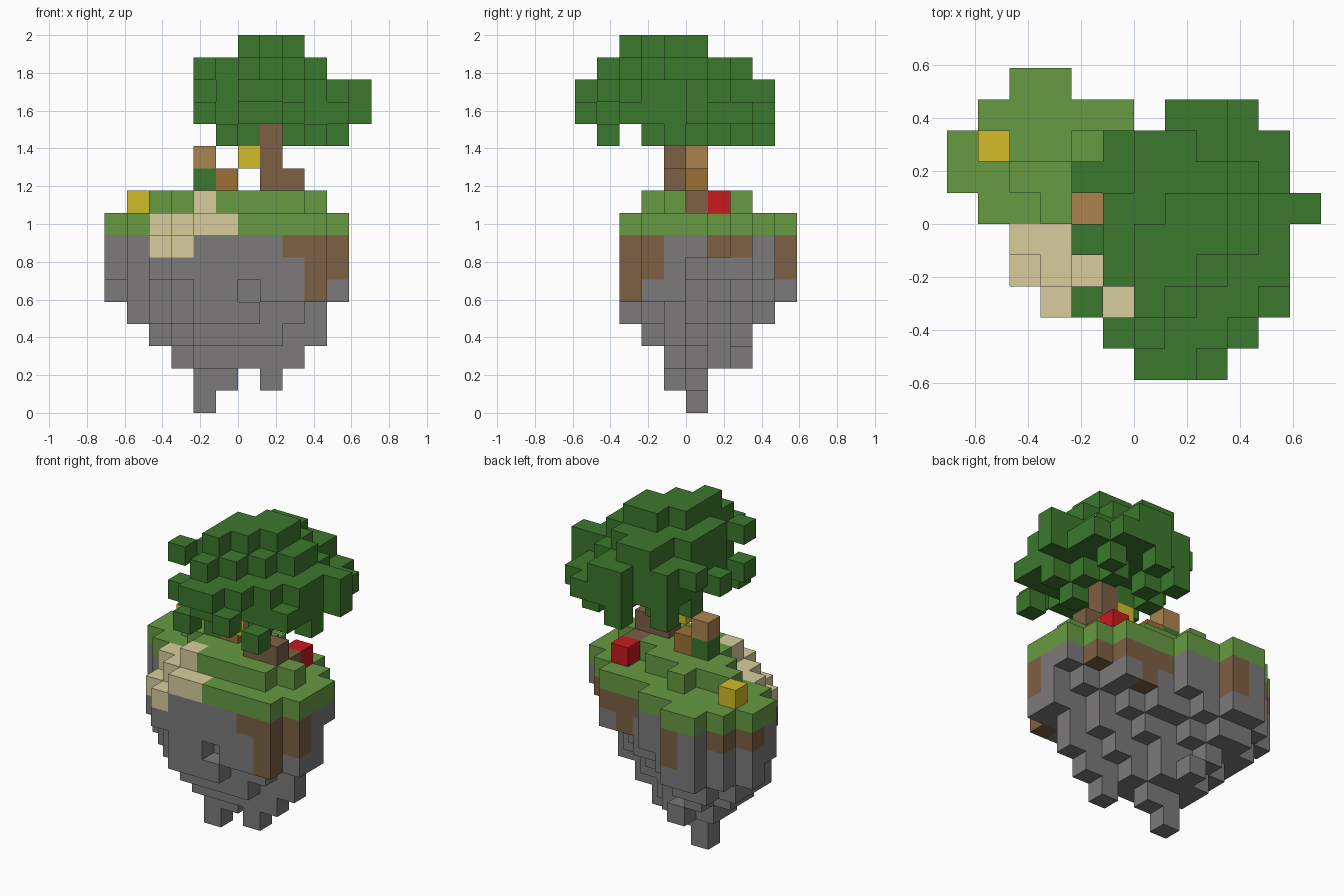
import bpy
import bmesh
from mathutils import Vector

if "Cube" in bpy.data.objects:
    bpy.data.objects.remove(bpy.data.objects["Cube"], do_unlink=True)

COLS, ROWS, LAYERS = 12, 10, 17
SIZE = 2 / LAYERS
LETTERS = "abcdefghijkl"
blocks = {}                      # (column, row, layer) -> part name


def material(name, rgb):
    """Flat material from an sRGB hex colour."""
    lin = [(int(rgb[n:n + 2], 16) / 255) for n in (0, 2, 4)]
    lin = [c / 12.92 if c < 0.04 else ((c + 0.055) / 1.055) ** 2.4 for c in lin]
    mat = bpy.data.materials.new(name)
    mat.use_nodes = True
    mat.diffuse_color = (*lin, 1)
    bsdf = mat.node_tree.nodes["Principled BSDF"]
    bsdf.inputs["Base Color"].default_value = (*lin, 1)
    bsdf.inputs["Roughness"].default_value = 0.9
    return mat


def fill(part, layer, spans):
    """Fill a layer: one word per row from front to back, letter pairs are column spans."""
    for row, word in enumerate(spans.split()):
        for a, b in zip(word[::2], word[1::2]):
            for col in range(LETTERS.index(a), LETTERS.index(b) + 1):
                blocks[col, row, layer] = part


def stack(part, column, row, low, high=None):
    """Put a vertical stack of blocks at one column."""
    for layer in range(low, (low if high is None else high) + 1):
        blocks[LETTERS.index(column), row, layer] = part


# Rock underside, tapering to hanging points
rock = [
    "- - - - - ee",
    "- - - - hh ef",
    "- - - - ei dg df ee",
    "- - - eh dj ch cf dd",
    "- - eg di cj bi bg be cd",
    "- - efhj dk ck bi bh ag be cd",
    "- - dj ck ck bj ai ai bf cd",
    "- - dj ck ck bk aj ai bf cd",
]
for layer, spans in enumerate(rock):
    fill("rock", layer, spans)

# Grass cover with a raised middle
fill("grass", 8, "- - ej dk ck bk aj ai bf cd")
fill("grass", 9, "- - - ei ej dh cg ee")

# Soil patches under the grass edge
for column, row, low in [("i", 2, 7), ("j", 2, 5), ("k", 3, 6), ("j", 6, 7), ("i", 7, 7),
                         ("h", 7, 6), ("g", 7, 7), ("d", 9, 6), ("b", 8, 7), ("a", 7, 7)]:
    stack("soil", column, row, low, 7)

# Sandy path stepping down the front
fill("sand_path", 7, "- - dd cc")
fill("sand_path", 8, "- - ef de cd")
fill("sand_path", 9, "- - - ee")

# Leaf canopy, bottom to top
canopy = [
    "- ffjj - ii ggkk ffjj ggii ffjj hh",
    "ii gh eegghk fk ek fl fk fk hj",
    "gh gi gj fk fk fl ej fi hi",
    "- gg eegh fi fj fj gi gh",
    "- - gg gh gi hi",
]
for step, spans in enumerate(canopy):
    fill("canopy", 12 + step, spans)

# Trunk and roots
stack("trunk", "h", 4, 10, 13)
stack("trunk", "i", 4, 10)
stack("trunk", "i", 5, 9)

# Small items around the tree
stack("red_block", "i", 6, 9)
stack("yellow_flower", "b", 7, 9)
stack("yellow_lantern", "g", 4, 11)
stack("shrub", "e", 5, 10)
stack("shrub_cap", "e", 5, 11)
stack("chest", "f", 5, 10)

stone = material("stone_grey", "7C7A7B")
grass = material("grass_green", "679B42")
leaf = material("leaf_green", "3C782D")
brown = material("earth_brown", "7D6044")
sand = material("sand_beige", "D8CD9F")
red = material("red", "C8191C")
yellow = material("yellow", "D2BC2A")
amber = material("amber_brown", "9C7134")
tan = material("tan_brown", "AC8450")
part_materials = {
    "rock": stone, "grass": grass, "soil": brown, "sand_path": sand,
    "canopy": leaf, "trunk": brown, "red_block": red, "yellow_flower": yellow,
    "yellow_lantern": yellow, "shrub": leaf, "shrub_cap": tan, "chest": amber,
}

origin = Vector((-COLS / 2, -ROWS / 2, 0))
directions = [Vector(d) for d in ((1, 0, 0), (-1, 0, 0), (0, 1, 0),
                                  (0, -1, 0), (0, 0, 1), (0, 0, -1))]


def build(part, mat):
    """Skin the exposed sides of one part's blocks and merge flat areas."""
    bm = bmesh.new()
    for cell in [c for c, p in blocks.items() if p == part]:
        centre = Vector(cell) + origin + Vector((0.5, 0.5, 0.5))
        for d in directions:
            if tuple(int(v) for v in Vector(cell) + d) in blocks:
                continue
            u = Vector((d.y, d.z, d.x)) / 2
            v = d.cross(u)
            corners = [centre + d / 2 + o for o in (u + v, v - u, -u - v, u - v)]
            bm.faces.new([bm.verts.new(c * SIZE) for c in corners])
    bmesh.ops.remove_doubles(bm, verts=bm.verts, dist=0.001)
    bmesh.ops.dissolve_limit(bm, angle_limit=0.01, verts=bm.verts, edges=bm.edges)
    mesh = bpy.data.meshes.new(part)
    bm.to_mesh(mesh)
    bm.free()
    mesh.materials.append(mat)
    bpy.context.collection.objects.link(bpy.data.objects.new(part, mesh))


for part, mat in part_materials.items():
    build(part, mat)
